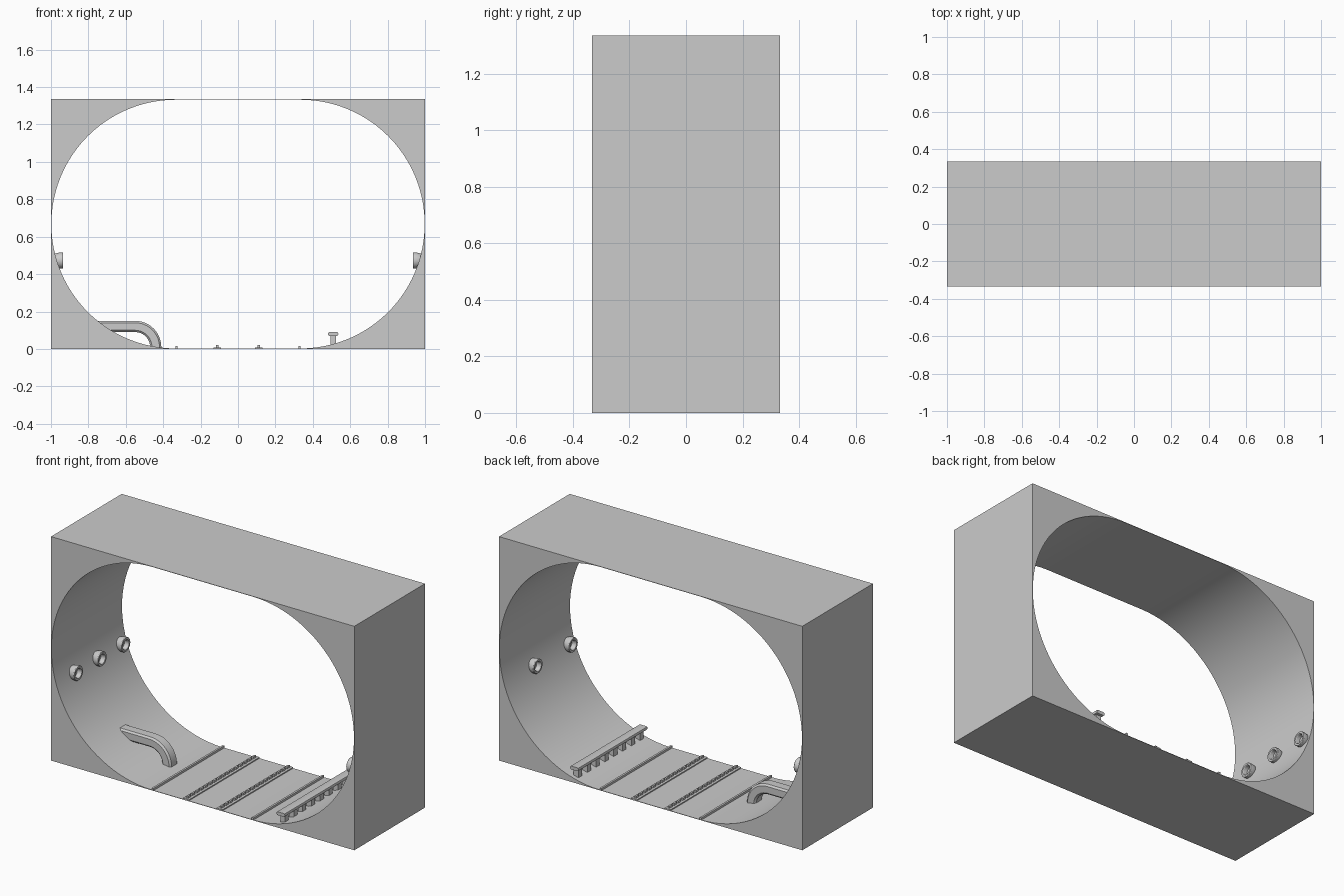
import bpy, bmesh
from math import sin, cos, pi, radians

if "Cube" in bpy.data.objects:
    bpy.data.objects.remove(bpy.data.objects["Cube"])

W, D, H = 1.0, 0.333, 0.6675      # half width, half depth, half height
CX, R = 0.333, 0.665              # arc centre offset and radius of the opening


def finish(name, bm, smooth=True):
    bmesh.ops.recalc_face_normals(bm, faces=bm.faces)
    me = bpy.data.meshes.new(name)
    bm.to_mesh(me)
    bm.free()
    ob = bpy.data.objects.new(name, me)
    bpy.context.collection.objects.link(ob)
    if smooth:
        bpy.ops.object.select_all(action='DESELECT')
        bpy.context.view_layer.objects.active = ob
        ob.select_set(True)
        bpy.ops.object.shade_smooth_by_angle(angle=radians(30))
    return ob


def add_box(bm, x0, x1, y0, y1, z0, z1):
    m = bmesh.ops.create_cube(bm, size=1)["verts"]
    for v in m:
        v.co = ((x0 + x1) / 2 + v.co.x * (x1 - x0),
                (y0 + y1) / 2 + v.co.y * (y1 - y0),
                (z0 + z1) / 2 + v.co.z * (z1 - z0))


def bridge(bm, rings, closed):
    """Join consecutive vertex rings with quads."""
    n = len(rings)
    for i in range(n if closed else n - 1):
        a, b = rings[i], rings[(i + 1) % n]
        for j in range(len(a)):
            k = (j + 1) % len(a)
            bm.faces.new((a[j], a[k], b[k], b[j]))


# Block with a stadium-shaped opening: four matching loops joined in a ring
inner, outer = [], []
STEPS = 24
for q in range(4):
    side = 1 if q in (0, 3) else -1
    for s in range(STEPS + 1):
        if s == 0 and q in (1, 3):
            pass
        elif s == 0 and q in (2,) or s == STEPS and q == 3:
            continue
        a = (q + s / STEPS) * pi / 2
        c, d = cos(a), sin(a)
        k = 1 / max(abs(c), abs(d))
        inner.append((side * CX + R * c, H + R * d))
        outer.append((side * (CX + (W - CX) * abs(c * k)), H + H * d * k))
bm = bmesh.new()
loops = [[bm.verts.new((x, y, z)) for x, z in pts]
         for pts, y in ((inner, -D), (outer, -D), (outer, D), (inner, D))]
bridge(bm, loops, True)
finish("tunnel_block", bm)


# Round sockets on the curved side walls
def socket(name, side, y, z=0.473, seg=24):
    profile = [(0.030, 0.995), (0.038, 0.972), (0.043, 0.955), (0.043, 0.938),
               (0.041, 0.935), (0.030, 0.935), (0.027, 0.939), (0.025, 0.962)]
    bm = bmesh.new()
    rings = [[bm.verts.new((side * x, y + r * cos(2 * pi * i / seg),
                            z + r * sin(2 * pi * i / seg)))
              for i in range(seg)] for r, x in profile]
    bridge(bm, rings, False)
    bm.faces.new(rings[0])
    bm.faces.new(rings[-1])
    finish(name, bm)


for i, y in enumerate((-0.165, 0.057, 0.28)):
    socket(f"left_socket_{i + 1}", -1, y)
for i, y in enumerate((-0.275, 0.057)):
    socket(f"right_socket_{i + 1}", 1, y)

# Curved grab handle: chamfered section swept along a bent path
section = [(-0.03, -0.025), (-0.03, 0.025), (-0.02, 0.035), (0.02, 0.035),
           (0.03, 0.025), (0.03, -0.025), (0.02, -0.035), (-0.02, -0.035)]
path = [(-0.77, 0.12, pi / 2)]
for i in range(13):
    a = pi / 2 * (1 - i / 12)
    path.append((-0.55 + 0.11 * cos(a), 0.01 + 0.11 * sin(a), a))
path.append((-0.44, 0.003, 0))
bm = bmesh.new()
rings = [[bm.verts.new((x + n * cos(a), y - 0.015, z + n * sin(a)))
          for n, y in section] for x, z, a in path]
bridge(bm, rings, False)
bm.faces.new(rings[0])
bm.faces.new(rings[-1])
finish("grab_handle", bm)

# Rail on short posts
bm = bmesh.new()
add_box(bm, 0.482, 0.536, -0.325, 0.325, 0.07, 0.09)
long_edges = [e for e in bm.edges
              if abs(e.verts[0].co.y - e.verts[1].co.y) > 0.1]
bmesh.ops.bevel(bm, geom=long_edges, offset=0.007, segments=2,
                profile=0.5, affect='EDGES')
finish("rail_top", bm)
bm = bmesh.new()
for i in range(8):
    y = (i - 3.5) * 0.083
    add_box(bm, 0.494, 0.525, y - 0.017, y + 0.017, 0.01, 0.075)
finish("rail_posts", bm, False)

# Floor strips: plain ridges outside, studded strips inside
for side, label in ((-1, "left"), (1, "right")):
    bm = bmesh.new()
    x = side * 0.329
    add_box(bm, x - 0.006, x + 0.006, -D, D, 0.001, 0.015)
    finish(f"{label}_edge_ridge", bm, False)

    bm = bmesh.new()
    x = side * 0.111
    add_box(bm, x - 0.02, x + 0.02, -D, D, 0.001, 0.009)
    for i in range(16):
        y = (i - 7.5) * 0.041
        add_box(bm, x - 0.006, x + 0.006, y - 0.013, y + 0.013, 0.005, 0.021)
    finish(f"{label}_studded_strip", bm, False)
